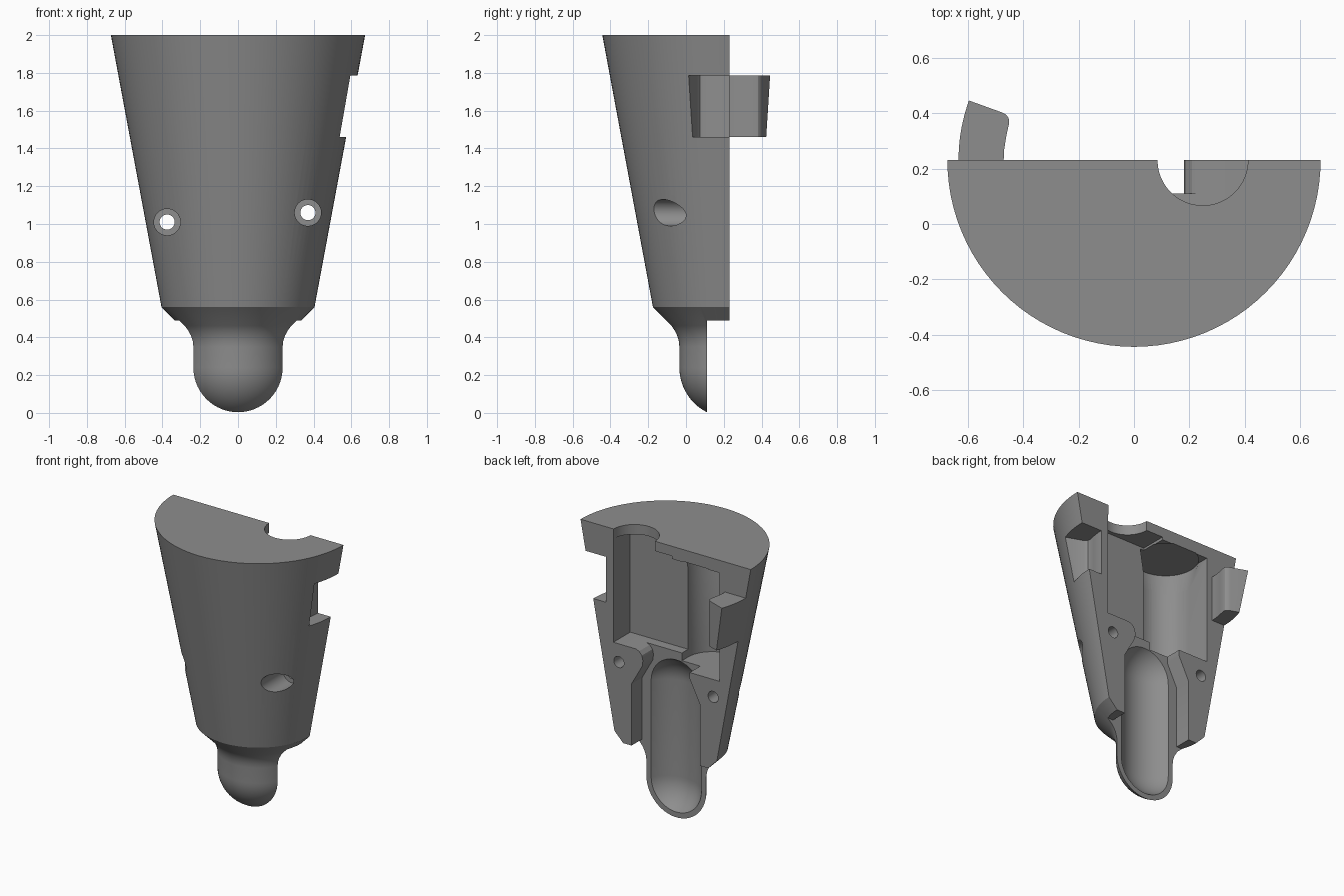
import bpy, bmesh, math

if "Cube" in bpy.data.objects:
    bpy.data.objects.remove(bpy.data.objects["Cube"])

Y0 = 0.23      # parting plane, also the axis of the revolved shapes
N = 96

grey = bpy.data.materials.new("plain grey")
grey.diffuse_color = (0.27, 0.27, 0.27, 1)
grey.use_nodes = True
grey.node_tree.nodes["Principled BSDF"].inputs["Base Color"].default_value = grey.diffuse_color


def finish(bm, name):
    bmesh.ops.remove_doubles(bm, verts=bm.verts, dist=1e-5)
    bmesh.ops.recalc_face_normals(bm, faces=bm.faces)
    me = bpy.data.meshes.new(name)
    bm.to_mesh(me)
    bm.free()
    me.materials.append(grey)
    ob = bpy.data.objects.new(name, me)
    bpy.context.collection.objects.link(ob)
    return ob


def lathe(name, profile, cx=0, cy=Y0, n=N):
    """Revolve (radius, z) points around a vertical axis, closed at both ends."""
    bm = bmesh.new()
    rings = []
    for r, z in profile:
        if r < 1e-4:
            rings.append([bm.verts.new((cx, cy, z))] * n)
        else:
            rings.append([bm.verts.new((cx + r * math.cos(2 * math.pi * i / n),
                                        cy + r * math.sin(2 * math.pi * i / n), z)) for i in range(n)])
    for a, b in zip(rings, rings[1:]):
        for i in range(n):
            j = (i + 1) % n
            bm.faces.new(list(dict.fromkeys((a[i], a[j], b[j], b[i]))))
    for ring in (rings[0], rings[-1]):
        if ring[0] is not ring[1]:
            bm.faces.new(ring)
    return finish(bm, name)


def prism(name, pts, lo, hi, axis="z"):
    """Extrude an outline: (x, y) along z, or (x, z) along y."""
    bm = bmesh.new()
    put = (lambda p, h: (p[0], p[1], h)) if axis == "z" else (lambda p, h: (p[0], h, p[1]))
    a = [bm.verts.new(put(p, lo)) for p in pts]
    b = [bm.verts.new(put(p, hi)) for p in pts]
    bm.faces.new(a)
    bm.faces.new(b)
    for i in range(len(pts)):
        j = (i + 1) % len(pts)
        bm.faces.new((a[i], a[j], b[j], b[i]))
    return finish(bm, name)


def rect(x0, x1, y0, y1):
    return [(x0, y0), (x1, y0), (x1, y1), (x0, y1)]


def arc(cx, cy, r, a0, a1, n):
    return [(cx + r * math.cos(math.radians(a0 + (a1 - a0) * i / n)),
             cy + r * math.sin(math.radians(a0 + (a1 - a0) * i / n))) for i in range(n + 1)]


def boolean(ob, tool, op="DIFFERENCE"):
    m = ob.modifiers.new("cut", "BOOLEAN")
    m.operation, m.object, m.solver = op, tool, "EXACT"
    bpy.ops.object.select_all(action="DESELECT")
    bpy.context.view_layer.objects.active = ob
    ob.select_set(True)
    bpy.ops.object.modifier_apply(modifier=m.name)
    bpy.data.objects.remove(tool)


# Tapered body with a necked, round nose
nose = [(max(x, 0), z) for x, z in arc(0, 0.24, 0.265, -90, 0, 16)]
neck = [(0.265, 0.35), (0.268, 0.38), (0.277, 0.41), (0.29, 0.437), (0.307, 0.461)]
body = lathe("body_half", nose + neck + [(0.405, 0.56), (0.673, 2.0)])

# Parting plane, then the lowered nose face joined to the middle channel
boolean(body, prism("parting_cut", rect(-2, 2, -1, 3), Y0, 2, "y"))
channel = [(-1, -0.2), (1, -0.2), (1, 0.49), (0.27, 0.49), (0.27, 0.93), (0.185, 1.08),
           (0.18, 1.12), (0.188, 1.155), (0.21, 1.18), (0.25, 1.195), (0.25, 1.25),
           (-0.19, 1.25), (-0.19, 1.09), (-0.27, 0.93), (-0.27, 0.49), (-1, 0.49)]
boolean(body, prism("channel_cut", channel, 0.11, 1, "y"))

# Capsule-shaped hollow through nose and channel
capsule = arc(0, 0.24, 0.232, -90, 0, 16) + arc(0, 0.93, 0.232, 0, 90, 16)
boolean(body, lathe("capsule_cut", [(max(r, 0), z) for r, z in capsule]))

# Upper box compartment and the round opening above it
boolean(body, prism("compartment_cut", rect(-0.05, 0.413, 0.04, 0.6), 1.19, 1.93))
boolean(body, lathe("top_opening_cut", [(0.163, 1.85), (0.163, 2.1)], 0.248, Y0, 64))

# Round-bottomed trough beside it, with a flared upper end
trough = arc(-0.235, 0.04, 0.19, 180, 360, 32) + [(-0.045, 0.6), (-0.425, 0.6)]
boolean(body, prism("trough_cut", trough, 1.135, 1.91))
boolean(body, lathe("flare_cut", [(0.188, 1.75), (0.215, 1.915)], -0.235, 0.04, 64))

# Screw holes with counterbores from the front
for x, z in ((-0.375, 1.01), (0.37, 1.06)):
    boolean(body, prism("bore_cut", arc(x, z, 0.04, 0, 348.75, 31), -1, 1, "y"))
    boolean(body, prism("counterbore_cut", arc(x, z, 0.07, 0, 352.5, 47), -1, 0.08, "y"))

# Side notch that receives the matching hook
notch = [(0.47, 0.4), (0.47, 0.2), (0.462, 0.14), (0.452, 0.1), (0.455, 0.075),
         (0.475, 0.058), (0.6, 0.012), (0.9, -0.1), (0.9, 0.4)]
boolean(body, prism("notch_cut", notch, 1.46, 1.785))

# Hook: a slice of the same cone standing behind the parting plane
hook = lathe("hook", [(0.405, 0.56), (0.673, 2.0)])
outline = [(-0.47, Y0), (-0.468, 0.27), (-0.46, 0.32), (-0.45, 0.365), (-0.452, 0.382),
           (-0.462, 0.395), (-0.478, 0.403), (-0.6, 0.447), (-0.9, 0.556), (-0.9, Y0)]
boolean(hook, prism("hook_outline", outline, 1.46, 1.785), "INTERSECT")

for ob in (body, hook):
    bpy.ops.object.select_all(action="DESELECT")
    bpy.context.view_layer.objects.active = ob
    ob.select_set(True)
    bpy.ops.object.shade_smooth_by_angle(angle=math.radians(28))
